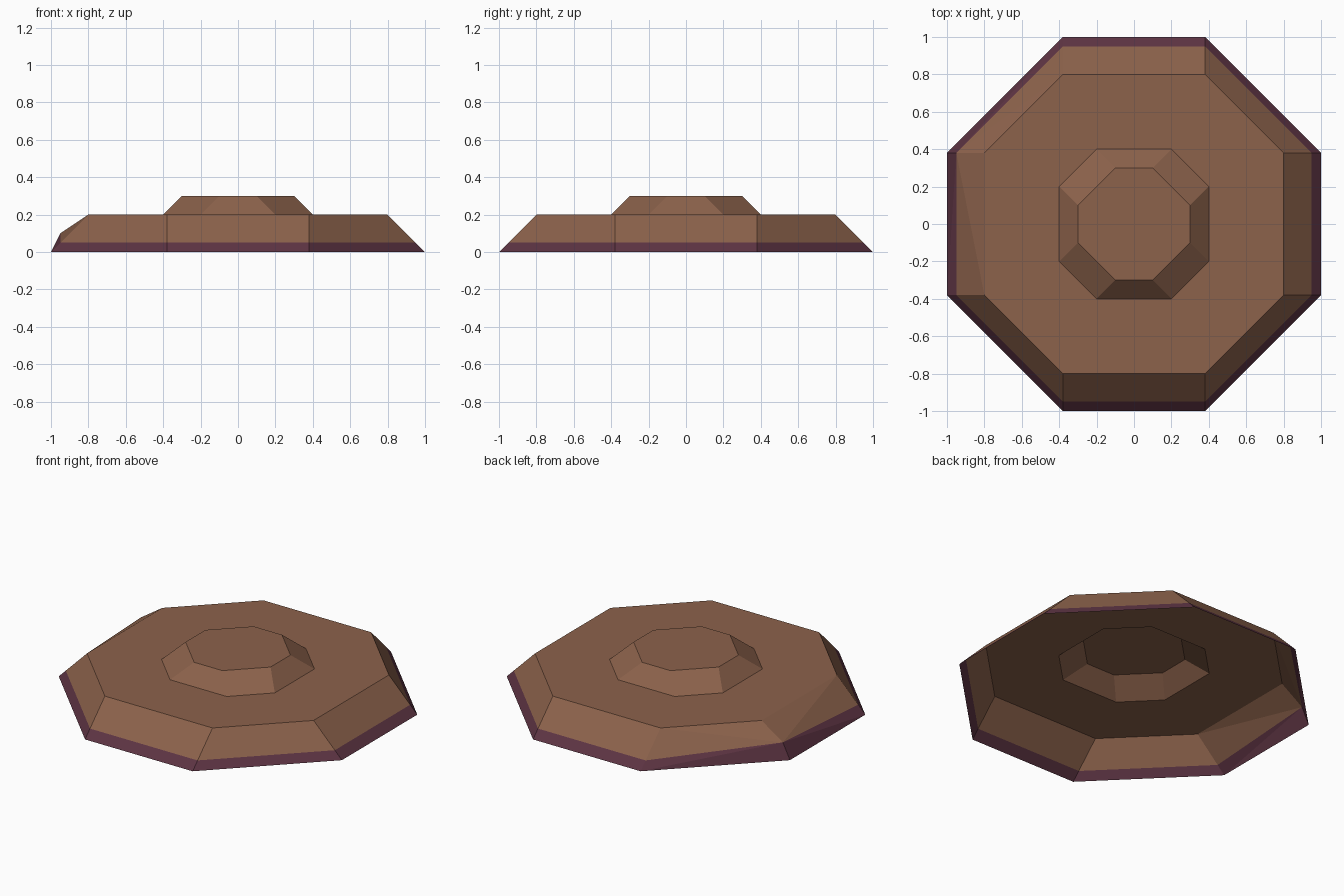
import bpy, bmesh

if "Cube" in bpy.data.objects:
    bpy.data.objects.remove(bpy.data.objects["Cube"])


def material(name, rgb):
    m = bpy.data.materials.new(name)
    m.diffuse_color = (*rgb, 1.0)
    m.use_nodes = True
    m.node_tree.nodes["Principled BSDF"].inputs["Base Color"].default_value = m.diffuse_color
    return m


def octagon(bm, half, corner, z):
    """Eight-sided ring: half width, half length of the straight sides, height."""
    h, c = half, corner
    pts = [(c, -h), (h, -c), (h, c), (c, h), (-c, h), (-h, c), (-h, -c), (-c, -h)]
    return [bm.verts.new((x, y, z)) for x, y in pts]


bm = bmesh.new()

# Rings of the open shell: rim, band top, shoulder, boss foot, boss top
rings = [octagon(bm, *r) for r in (
    (1.00, 0.38, 0.00),
    (0.95, 0.38, 0.05),
    (0.80, 0.38, 0.20),
    (0.40, 0.20, 0.20),
    (0.30, 0.10, 0.30))]

# One band corner at the left rear sits higher than the rest
raised = rings[1][5]
raised.co.z = 0.10

# Skin between rings; the lowest band is the plum rim
for level, (lo, hi) in enumerate(zip(rings, rings[1:])):
    for i in range(8):
        j = (i + 1) % 8
        f = bm.faces.new((lo[i], lo[j], hi[j], hi[i]))
        f.material_index = 1 if level == 0 else 0
bm.faces.new(rings[-1])

# Crease the bent faces outward from the raised corner
for f in list(raised.link_faces):
    vs = list(f.verts)
    bmesh.utils.face_split(f, raised, vs[(vs.index(raised) + 2) % 4])

bm.normal_update()
mesh = bpy.data.meshes.new("octagonal_base")
bm.to_mesh(mesh)
bm.free()
mesh.materials.append(material("brown", (0.262, 0.122, 0.071)))
mesh.materials.append(material("plum", (0.110, 0.034, 0.056)))
base = bpy.data.objects.new("octagonal_base", mesh)
bpy.context.collection.objects.link(base)
